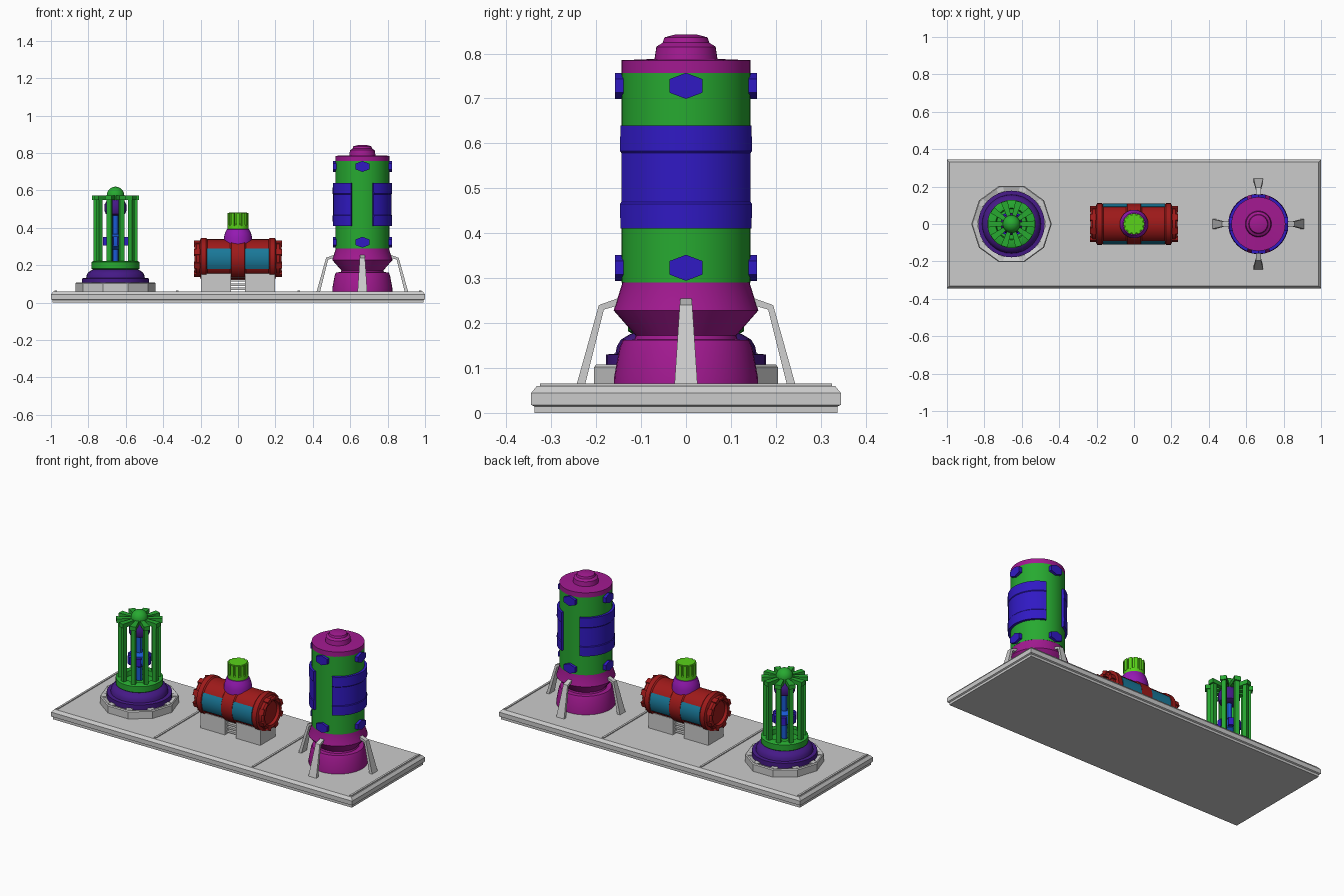
import bpy, bmesh, math
from mathutils import Matrix, Vector

if "Cube" in bpy.data.objects:
    bpy.data.objects.remove(bpy.data.objects["Cube"])

def mat(name, c):
    m = bpy.data.materials.new(name)
    m.diffuse_color = (*c, 1)
    m.use_nodes = True
    m.node_tree.nodes["Principled BSDF"].inputs["Base Color"].default_value = m.diffuse_color
    return m

GREEN = mat("green", (0.02, 0.40, 0.03))
LIME = mat("lime", (0.10, 0.65, 0.01))
MAGENTA = mat("magenta", (0.36, 0.01, 0.28))
BLUE = mat("blue", (0.03, 0.01, 0.55))
RED = mat("red", (0.34, 0.01, 0.01))
TEAL = mat("teal", (0.01, 0.19, 0.32))
VIOLET = mat("violet", (0.06, 0.01, 0.24))
PURPLE = mat("purple", (0.30, 0.01, 0.45))
AZURE = mat("azure", (0.01, 0.10, 0.65))
I = Matrix.Identity(4)
T = Matrix.Translation

def rz(a):
    return Matrix.Rotation(a, 4, 'Z')

def finish(name, bm, m=None, smooth=False):
    bmesh.ops.recalc_face_normals(bm, faces=bm.faces)
    me = bpy.data.meshes.new(name)
    bm.to_mesh(me)
    bm.free()
    ob = bpy.data.objects.new(name, me)
    bpy.context.collection.objects.link(ob)
    if m:
        me.materials.append(m)
    if smooth:
        bpy.ops.object.select_all(action='DESELECT')
        ob.select_set(True)
        bpy.context.view_layer.objects.active = ob
        bpy.ops.object.shade_smooth_by_angle(angle=math.radians(30))
    return ob

def lathe(name, prof, M, m=None, n=32, smooth=True):
    """Revolve (radius, height) points about local z, capped at both ends."""
    bm = bmesh.new()
    rings = [[bm.verts.new(M @ Vector((r * math.cos(2 * math.pi * i / n),
              r * math.sin(2 * math.pi * i / n), z))) for i in range(n)] for r, z in prof]
    for a, b in zip(rings, rings[1:]):
        for i in range(n):
            j = (i + 1) % n
            bm.faces.new((a[i], a[j], b[j], b[i]))
    bm.faces.new(rings[0])
    bm.faces.new(rings[-1])
    return finish(name, bm, m, smooth)

def add_box(bm, M, x0, x1, y0, y1, z0, z1):
    S = T(((x0 + x1) / 2, (y0 + y1) / 2, (z0 + z1) / 2)) @ Matrix.Diagonal((x1 - x0, y1 - y0, z1 - z0, 1))
    bmesh.ops.create_cube(bm, size=1, matrix=M @ S)

def boxes(name, items, m=None):
    bm = bmesh.new()
    for M, dims in items:
        add_box(bm, M, *dims)
    return finish(name, bm, m)

def prism(bm, M, a, b):
    """Solid between two matching outlines."""
    va = [bm.verts.new(M @ Vector(p)) for p in a]
    vb = [bm.verts.new(M @ Vector(p)) for p in b]
    bm.faces.new(va)
    bm.faces.new(vb)
    for i in range(len(a)):
        j = (i + 1) % len(a)
        bm.faces.new((va[i], va[j], vb[j], vb[i]))

def sector(name, prof, a0, a1, M, m, n=16):
    """Closed (radius, height) outline swept through part of a turn."""
    bm = bmesh.new()
    rings = []
    for i in range(n + 1):
        a = a0 + (a1 - a0) * i / n
        rings.append([bm.verts.new(M @ Vector((r * math.cos(a), r * math.sin(a), z))) for r, z in prof])
    k = len(prof)
    for a, b in zip(rings, rings[1:]):
        for i in range(k):
            bm.faces.new((a[i], a[(i + 1) % k], b[(i + 1) % k], b[i]))
    bm.faces.new(rings[0])
    bm.faces.new(rings[-1])
    return finish(name, bm, m, True)

# Base plate: stacked rectangular outlines
bm = bmesh.new()
layers = [(.992, .337, 0), (.992, .337, .014), (1, .345, .018), (1, .345, .044), (.987, .332, .06)]
loops = [[bm.verts.new((sx * x, sy * y, z)) for sx, sy in ((-1, -1), (1, -1), (1, 1), (-1, 1))] for x, y, z in layers]
for a, b in zip(loops, loops[1:]):
    for i in range(4):
        bm.faces.new((a[i], a[(i + 1) % 4], b[(i + 1) % 4], b[i]))
bm.faces.new(loops[0])
bm.faces.new(loops[-1])
finish("base_plate", bm)
boxes("plate_ridges", [(I, (x - .006, x + .006, -.325, .325, .055, .065)) for x in (-.975, -.325, .325, .975)])

# Left device: cage on a ten-sided plinth
L = T((-.655, 0, 0))
TEN = [math.radians(36 * i) for i in range(10)]
lathe("cage_plinth", [(.215, .06), (.215, .102), (.21, .108), (.18, .098)], L, None, 10, False)
boxes("plinth_blocks", [(L @ rz(a), (.178, .203, -.018, .018, .09, .108)) for a in TEN])
lathe("cage_foot", [(.178, .09), (.178, .13), (.157, .132), (.154, .148), (.145, .163), (.125, .175), (.11, .18)], L, VIOLET)
lathe("cage_lower_ring", [(.118, .175), (.129, .182), (.129, .217), (.12, .222), (.085, .222), (.08, .195)], L, GREEN)
boxes("cage_pillars", [(L @ rz(a), (.093, .117, -.012, .012, .21, .56)) for a in TEN], GREEN)
bm = bmesh.new()
for a in TEN:
    prism(bm, L @ rz(a), [(.02, -.009, .548), (.126, -.018, .548), (.126, .018, .548), (.02, .009, .548)],
          [(.02, -.009, .573), (.126, -.018, .573), (.126, .018, .573), (.02, .009, .573)])
finish("cage_spokes", bm, GREEN)
lathe("cage_dome", [(.046, .545)] + [(.047 * math.cos(t), .573 + .047 * math.sin(t))
      for t in [i * math.pi / 12.5 for i in range(7)]], L, GREEN, 24)
lathe("cage_upper_core", [(.03, .465), (.052, .475), (.058, .49), (.058, .525), (.045, .55)], L, VIOLET, 24)
lathe("cage_core_rod", [(.016, .2), (.016, .47)], L, AZURE, 12)
lathe("cage_core_hub", [(.025, .285), (.045, .30), (.05, .328), (.045, .355), (.025, .368)], L, AZURE, 20)
boxes("cage_core_lugs", [(L @ rz(i * math.pi / 3), (.03, .066, -.014, .014, .305, .35)) for i in range(6)], BLUE)

# Middle device: tank lying along x
X = T((0, 0, .235)) @ Matrix.Rotation(math.pi / 2, 4, 'Y')
half = [(.065, .212), (.07, .228), (.084, .232), (.094, .222), (.094, .205), (.111, .198), (.111, .17),
        (.104, .163), (.104, .042), (.110, .036)]
lathe("tank_body", [(r, -z) for r, z in half] + [(r, z) for r, z in reversed(half)], X, RED, 32)
bm = bmesh.new()
for s in (-1, 1):
    for i in range(8):
        a = (i + .5) * math.pi / 4
        add_box(bm, X @ rz(a), .075, .098, -.016, .016, *sorted((s * .2, s * .234)))
finish("tank_end_lugs", bm, RED)
for side, c in (("front", -math.pi / 2), ("back", math.pi / 2)):
    for s, e in ((-1, "left"), (1, "right")):
        z0, z1 = sorted((s * .037, s * .165))
        sector(f"tank_panel_{side}_{e}", [(.095, z0), (.109, z0), (.109, z1), (.095, z1)],
               c - math.radians(30), c + math.radians(30), X, TEAL, 8)
boxes("tank_feet", [(I, (x - .081, x + .081, -.072, .072, .055, .157)) for x in (-.118, .118)])
boxes("tank_rungs", [(I, (-.04, .04, -.05, .05, z, z + .012)) for z in (.068, .09, .112, .134)])
lathe("tank_neck", [(.076, .30), (.076, .345), (.07, .37), (.06, .392), (.05, .395)], I, PURPLE)
lathe("tank_cap", [(.052, .385), (.056, .39), (.056, .415), (.049, .42), (.049, .482)], I, LIME)
boxes("tank_cap_ribs", [(rz(i * math.pi / 6), (.04, .057, -.009, .009, .41, .48)) for i in range(12)], LIME)

# Right device: tall tower
R = T((.665, 0, 0))
lathe("tower_base", [(.161, .055), (.16, .08), (.148, .145), (.141, .162), (.115, .163), (.112, .172),
                     (.161, .228), (.143, .285), (.143, .295)], R, MAGENTA, 40)
lathe("tower_body", [(.144, .29), (.144, .757)], R, GREEN, 40)
lathe("tower_cap", [(.144, .756), (.144, .785), (.07, .788), (.066, .815), (.052, .824), (.048, .836),
                    (.025, .842)], R, MAGENTA, 40)
q = math.radians(67.5)
for side, c in (("right", 0), ("left", math.pi)):
    sector(f"tower_panel_{side}", [(.135, .41), (.158, .41), (.159, .465), (.156, .469), (.156, .579),
                                   (.159, .583), (.158, .64), (.135, .64)], c - q, c + q, R, BLUE, 18)
bm = bmesh.new()
for i in range(4):
    for z in (.728, .323):
        hexa = [(0, .029), (.037, .015), (.037, -.015), (0, -.029), (-.037, -.015), (-.037, .015)]
        prism(bm, R @ rz(i * math.pi / 2), [(.13, y, z + h) for y, h in hexa], [(.158, y, z + h) for y, h in hexa])
finish("tower_bolts", bm, BLUE)

# Four bent legs, widening towards the ground
bm = bmesh.new()
path = [((.138, .260), (.138, .243), .012), ((.194, .240), (.183, .230), .014), ((.245, .058), (.226, .058), .026)]
for i in range(4):
    M = R @ rz(i * math.pi / 2)
    rings = [[bm.verts.new(M @ Vector(p)) for p in ((o[0], -w, o[1]), (o[0], w, o[1]), (n[0], w, n[1]), (n[0], -w, n[1]))]
             for o, n, w in path]
    for a, b in zip(rings, rings[1:]):
        for k in range(4):
            bm.faces.new((a[k], a[(k + 1) % 4], b[(k + 1) % 4], b[k]))
    bm.faces.new(rings[0])
    bm.faces.new(rings[-1])
finish("tower_legs", bm)
